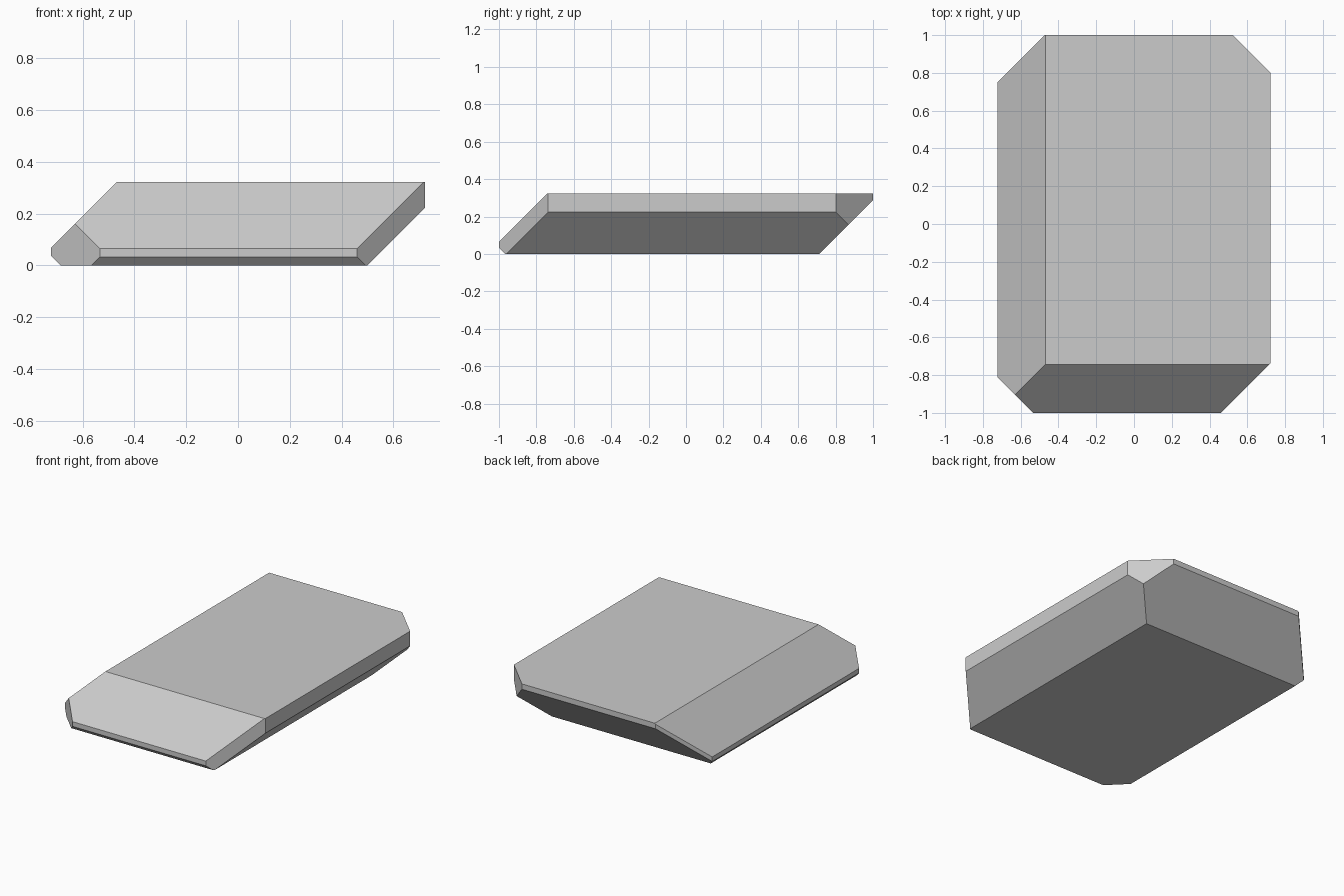
import bpy, bmesh
from mathutils import Vector

if "Cube" in bpy.data.objects:
    bpy.data.objects.remove(bpy.data.objects["Cube"])

# Rectangular block
HX, HY, H = 0.722, 1.0, 0.322
bm = bmesh.new()
bmesh.ops.create_cube(bm, size=1)
for v in bm.verts:
    v.co = Vector((v.co.x * 2 * HX, v.co.y * 2 * HY, (v.co.z + 0.5) * H))

# 45-degree bevel cuts: outward direction and limit (direction . point <= limit)
cuts = [
    ((-1, 0, 1), 0.79),    # left upper
    ((1, 0, -1), 0.499),   # right lower
    ((-1, 0, -1), 0.685),  # left lower
    ((0, -1, 1), 1.065),   # front upper
    ((0, 1, -1), 0.714),   # back lower
    ((0, -1, -1), 0.967),  # front lower
    ((1, 1, 0), 1.523),    # back right corner
    ((-1, 1, 0), 1.474),   # back left corner
    ((1, -1, 0), 1.46),    # front right corner
    ((-1, -1, 0), 1.533),  # front left corner
]
for direction, limit in cuts:
    n = Vector(direction)
    res = bmesh.ops.bisect_plane(
        bm, geom=bm.verts[:] + bm.edges[:] + bm.faces[:], dist=1e-5,
        plane_co=n * (limit / n.length_squared), plane_no=n, clear_outer=True)
    # Close the open cut with one flat face
    rim = [e for e in bm.edges if e.is_boundary]
    bmesh.ops.holes_fill(bm, edges=rim, sides=0)

bmesh.ops.recalc_face_normals(bm, faces=bm.faces[:])
mesh = bpy.data.meshes.new("bevelled_slab")
bm.to_mesh(mesh)
bm.free()
slab = bpy.data.objects.new("bevelled_slab", mesh)
bpy.context.collection.objects.link(slab)
